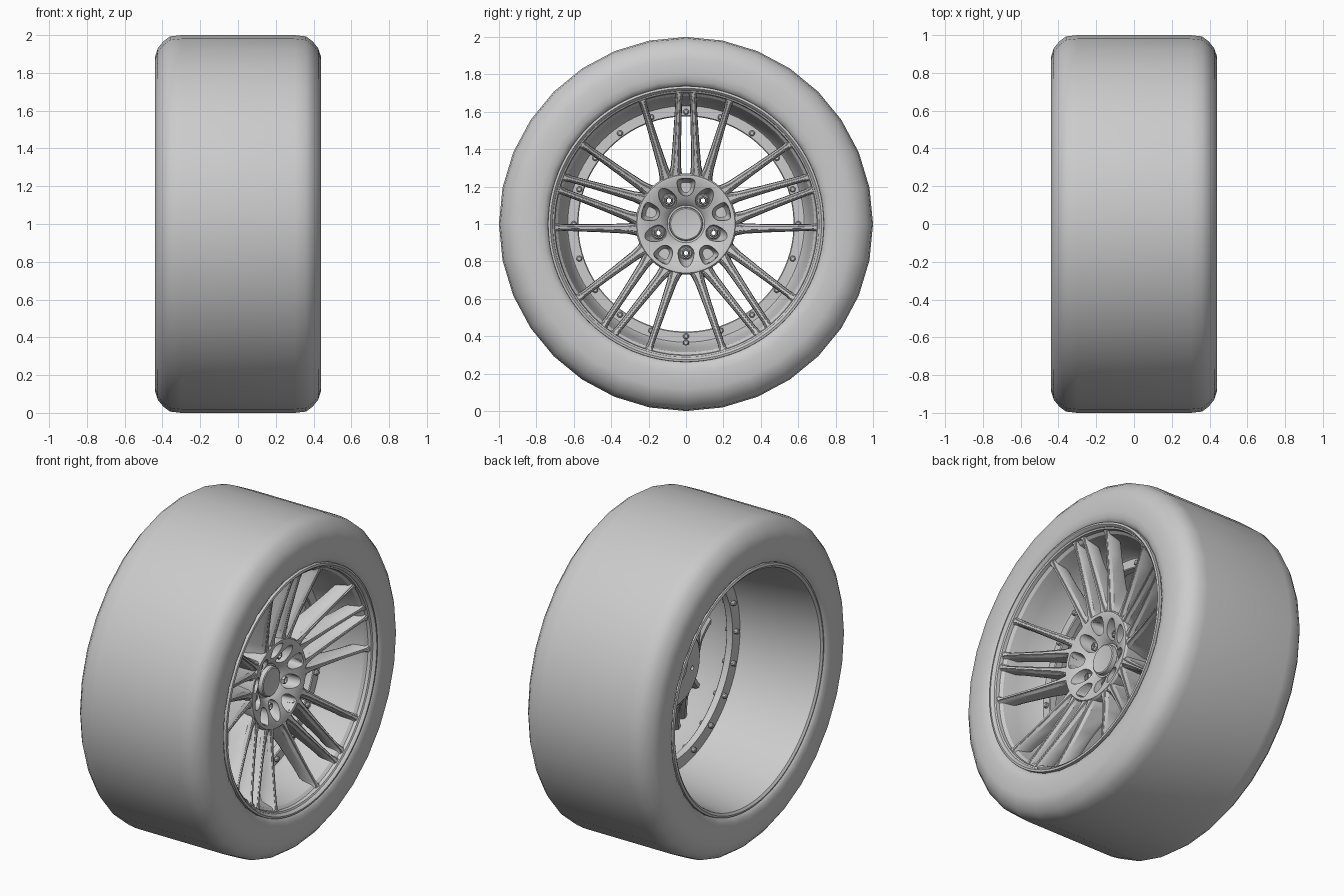
import bpy, bmesh, math
from mathutils import Vector

if "Cube" in bpy.data.objects:
    bpy.data.objects.remove(bpy.data.objects["Cube"])

# Wheel axis runs along x through (0, 0, 1); angles go from +z towards +y
def pt(x, r, a, c=(0, 0)):
    return Vector((x, c[0] + r * math.sin(a), 1 + c[1] + r * math.cos(a)))

def polar(r, deg):
    a = math.radians(deg)
    return (r * math.sin(a), r * math.cos(a))

def finish(name, bm, angle=35):
    bmesh.ops.remove_doubles(bm, verts=bm.verts, dist=1e-5)
    bmesh.ops.recalc_face_normals(bm, faces=bm.faces)
    me = bpy.data.meshes.new(name)
    bm.to_mesh(me)
    bm.free()
    ob = bpy.data.objects.new(name, me)
    bpy.context.collection.objects.link(ob)
    smooth(ob, angle)
    return ob

def smooth(ob, angle=35):
    bpy.ops.object.select_all(action='DESELECT')
    ob.select_set(True)
    bpy.context.view_layer.objects.active = ob
    bpy.ops.object.shade_smooth_by_angle(angle=math.radians(angle))

def skin(bm, rings, loop=False, caps=False):
    """Join rings of verts with quads; each ring is closed."""
    n = len(rings[0])
    for i in range(len(rings) - (0 if loop else 1)):
        a, b = rings[i], rings[(i + 1) % len(rings)]
        for j in range(n):
            k = (j + 1) % n
            bm.faces.new((a[j], a[k], b[k], b[j]))
    if caps:
        bm.faces.new(rings[0])
        bm.faces.new(rings[-1])

def revolve(bm, prof, seg, c=(0, 0), loop=False, caps=False):
    rings = [[bm.verts.new(pt(x, r, 2 * math.pi * j / seg, c)) for j in range(seg)]
             for x, r in prof]
    skin(bm, rings, loop, caps)

# Tyre: rounded shoulders, flat sidewalls, turned-in beads
half = [(0, 1.0), (.30, 1.0), (.36, .993), (.395, .967), (.425, .93), (.44, .885),
        (.44, .80), (.435, .765), (.42, .742), (.39, .728)]
bm = bmesh.new()
revolve(bm, [(-x, r) for x, r in half[:0:-1]] + half, 32)
finish("tyre", bm, 45)

# Rim barrel with inner mounting flange and front lip
bm = bmesh.new()
revolve(bm, [(-.40, .738), (-.425, .735), (-.43, .722), (-.42, .708), (-.38, .70),
             (-.25, .685), (-.10, .665), (.03, .65), (.08, .64), (.085, .575),
             (.125, .575), (.13, .58), (.13, .632), (.14, .64), (.30, .667),
             (.38, .685), (.395, .70), (.415, .703), (.42, .712), (.43, .716),
             (.438, .725), (.435, .737), (.40, .738)], 96, loop=True)
finish("rim", bm, 30)

# Flange bolts, front and back
bm = bmesh.new()
for i in range(20):
    c = polar(.60, 18 * i)
    revolve(bm, [(.06, .010), (.063, .014), (.082, .016), (.135, .016), (.145, .014),
                 (.149, .009)], 10, c, caps=True)
finish("flange_bolts", bm)

# Valve stem
bm = bmesh.new()
revolve(bm, [(.14, .018), (.17, .018), (.175, .011), (.21, .011), (.212, .015),
             (.245, .015), (.25, .010)], 12, polar(.635, 180), caps=True)
finish("valve_stem", bm)

# Spokes: 5 groups of 4 tapered blades (hub angle, rim angle)
def spoke(bm, hub_deg, rim_deg):
    p0, p1 = Vector(polar(.245, hub_deg)), Vector(polar(.703, rim_deg))
    d = (p1 - p0).normalized()
    s = Vector((d.y, -d.x))
    rings = []
    # t, back x, front x, half width, front ridge half width
    for t, xb, xf, w, f in [(0, .09, .272, .045, .034), (.07, .10, .279, .034, .020),
                            (.16, .13, .288, .027, .012), (.45, .205, .325, .022, .009),
                            (.75, .265, .368, .019, .008), (.92, .295, .394, .018, .008),
                            (.97, .295, .404, .022, .012), (1, .29, .408, .032, .022)]:
        q = p0.lerp(p1, t)
        sec = [(xb, -w * .6), (xb + .02, -w), (xf - .022, -w * .9), (xf - .006, -f),
               (xf - .006, -f * .7), (xf, -f * .6), (xf, f * .6), (xf - .006, f * .7),
               (xf - .006, f), (xf - .022, w * .9), (xb + .02, w), (xb, w * .6)]
        rings.append([bm.verts.new((x, q.x + s.x * o, 1 + q.y + s.y * o)) for x, o in sec])
    skin(bm, rings, caps=True)

bm = bmesh.new()
for g in range(5):
    for m in (-1, 1):
        spoke(bm, 72 * g + 13.5 * m, 72 * g + 3 * m)
        spoke(bm, 72 * g + 24 * m, 72 * g + 19.5 * m)
finish("spokes", bm, 30)

# Hub: dished disc with pockets and bolt holes cut out
bm = bmesh.new()
revolve(bm, [(.06, .04), (.06, .22), (.08, .245), (.24, .27), (.268, .27), (.28, .262),
             (.281, .252), (.262, .20), (.235, .14), (.215, .112), (.20, .10), (.20, .04)],
        80, caps=True)
hub = finish("hub", bm, 30)

def rounded(bm, poly_layers):
    skin(bm, [[bm.verts.new(v) for v in layer] for layer in poly_layers], caps=True)

pockets, holes = bmesh.new(), bmesh.new()
for g in range(5):
    # rounded wedge pockets between the bolts
    a = math.radians(72 * g)
    layers = []
    for x, k in [(.14, .60), (.155, .78), (.30, 1.12)]:
        ring = []
        for j in range(28):
            u = 2 * math.pi * j / 28
            cu, su = math.cos(u), math.sin(u)
            rr = .195 + k * .046 * math.copysign(abs(cu) ** .7, cu)
            w = k * (.043 + .014 * cu) * math.copysign(abs(su) ** .7, su)
            ring.append((x, rr * math.sin(a) + w * math.cos(a),
                         1 + rr * math.cos(a) - w * math.sin(a)))
        layers.append(ring)
    rounded(pockets, layers)
    # teardrop bolt pockets opening outwards
    a = math.radians(72 * g + 36)
    layers = []
    for x, k, push in [(.16, .92, 0), (.175, 1, .006), (.30, 1.1, .04)]:
        ring = []
        for j in range(28):
            u = 2 * math.pi * j / 28
            cu, su = math.cos(u), math.sin(u)
            rr = .155 + k * .040 * cu + (push if cu > 0 else 0) * cu
            w = k * .040 * su
            ring.append((x, rr * math.sin(a) + w * math.cos(a),
                         1 + rr * math.cos(a) - w * math.sin(a)))
        layers.append(ring)
    rounded(pockets, layers)
    revolve(holes, [(0, .014), (.4, .014)], 16, polar(.155, 72 * g + 36), caps=True)

for name, cb in (("pocket_cutter", pockets), ("hole_cutter", holes)):
    cut = finish(name, cb)
    cut.hide_render = True
    mod = hub.modifiers.new(name, 'BOOLEAN')
    mod.operation, mod.solver, mod.object = 'DIFFERENCE', 'EXACT', cut
    bpy.context.view_layer.objects.active = hub
    bpy.ops.object.modifier_apply(modifier=name)
    bpy.data.objects.remove(cut)
smooth(hub, 30)

# Hollow hex wheel nuts with round seats
bm = bmesh.new()
for g in range(5):
    c = polar(.155, 72 * g + 36)
    revolve(bm, [(.155, .014), (.155, .034), (.172, .034), (.178, .028), (.178, .014)],
            20, c, loop=True)
    revolve(bm, [(.17, .013), (.17, .026), (.215, .026), (.222, .021), (.222, .015)],
            6, c, loop=True)
finish("wheel_nuts", bm, 25)

# Centre cap
bm = bmesh.new()
revolve(bm, [(.05, .085), (.215, .09), (.226, .088), (.23, .082), (.228, .076)],
        48, caps=True)
finish("centre_cap", bm, 30)
